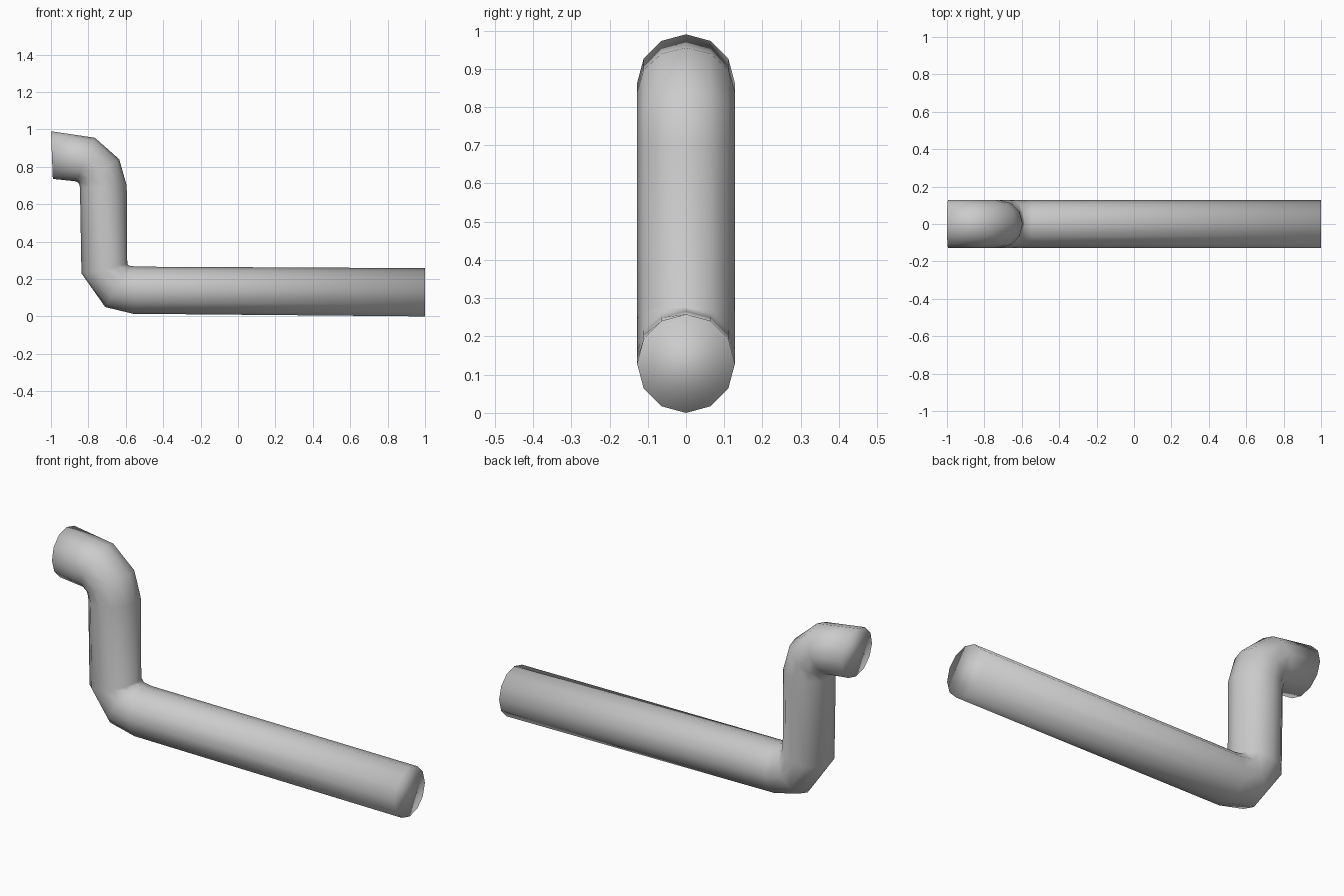
import bpy, bmesh, math
from mathutils import Vector

cube = bpy.data.objects.get("Cube")
if cube:
    bpy.data.objects.remove(cube)

SIDES = 12
RADIUS = 0.128

# Each ring of the bent pipe: upper and lower (x, z) edge in the bend plane
RINGS = [
    ((-1.0, 0.99), (-0.99, 0.735)),
    ((-0.765, 0.955), (-0.865, 0.722)),
    ((-0.635, 0.84), (-0.85, 0.71)),
    ((-0.595, 0.70), (-0.845, 0.69)),
    ((-0.592, 0.28), (-0.837, 0.23)),
    ((-0.585, 0.272), (-0.71, 0.05)),
    ((-0.545, 0.266), (-0.56, 0.014)),
    ((1.0, 0.258), (1.0, 0.0)),
]


def add_ring(bm, upper, lower):
    """Ring of vertices spanning the two edge points, round in depth."""
    a = Vector((upper[0], 0, upper[1]))
    b = Vector((lower[0], 0, lower[1]))
    centre, half = (a + b) / 2, (a - b) / 2
    verts = []
    for i in range(SIDES):
        t = math.tau * i / SIDES
        side = Vector((0, RADIUS * math.sin(t), 0))
        verts.append(bm.verts.new(centre + half * math.cos(t) + side))
    return verts


# Pipe skin and end caps
bm = bmesh.new()
rings = [add_ring(bm, u, l) for u, l in RINGS]
for r, s in zip(rings, rings[1:]):
    for i in range(SIDES):
        j = (i + 1) % SIDES
        bm.faces.new((r[i], r[j], s[j], s[i]))
bm.faces.new(rings[0])
bm.faces.new(rings[-1])
bmesh.ops.recalc_face_normals(bm, faces=bm.faces)
for f in bm.faces:
    f.smooth = True

mesh = bpy.data.meshes.new("bent_pipe")
bm.to_mesh(mesh)
bm.free()
pipe = bpy.data.objects.new("bent_pipe", mesh)
bpy.context.collection.objects.link(pipe)

# Plain grey finish
grey = bpy.data.materials.new("light_grey")
grey.use_nodes = True
colour = (0.6, 0.6, 0.6, 1)
grey.diffuse_color = colour
grey.node_tree.nodes["Principled BSDF"].inputs["Base Color"].default_value = colour
mesh.materials.append(grey)
